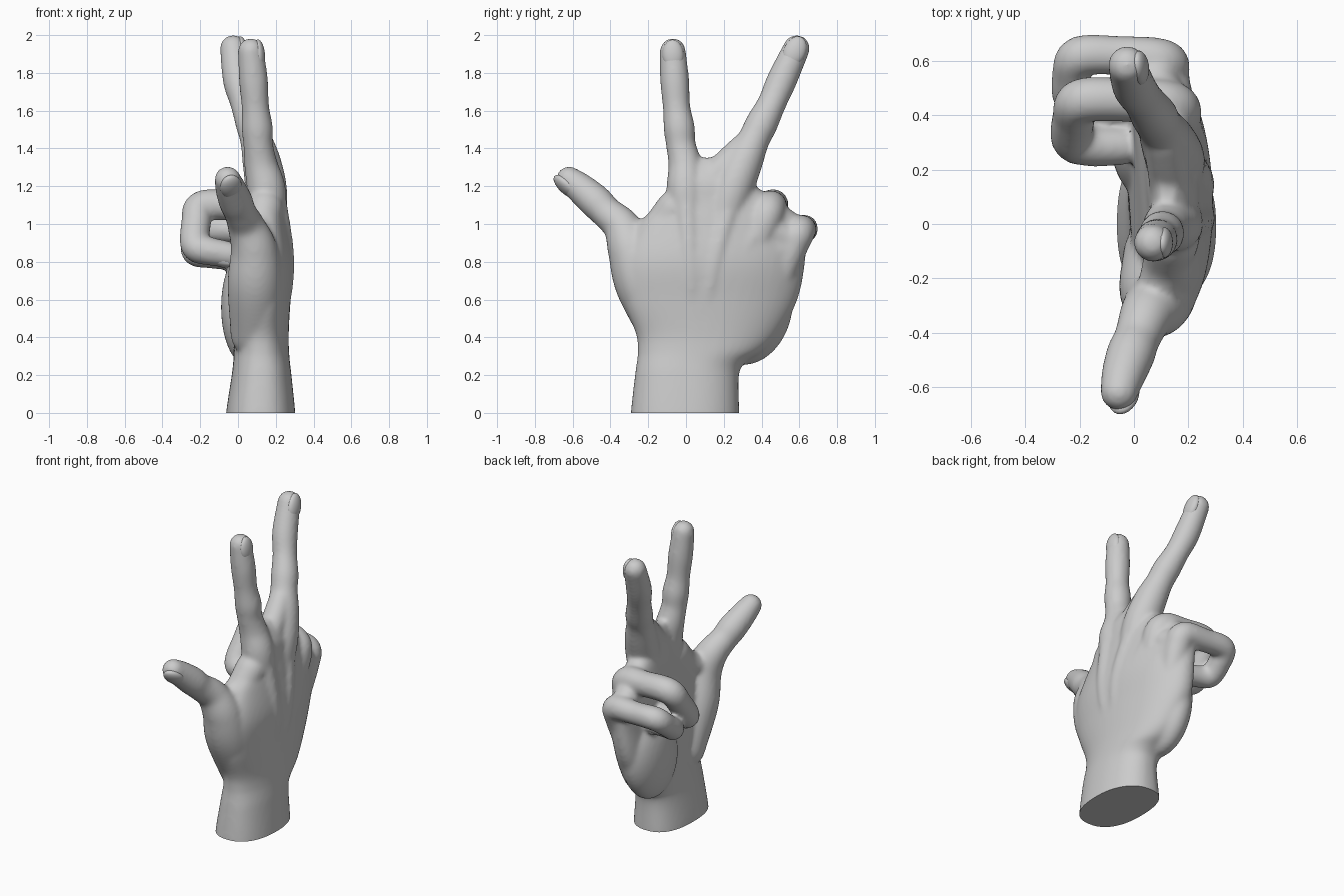
import bpy, bmesh
from math import pi, sin, cos
from mathutils import Vector, Matrix

if "Cube" in bpy.data.objects:
    bpy.data.objects.remove(bpy.data.objects["Cube"])


def skin(bm, rings):
    """Bridge closed rings of points and cap both ends."""
    vs = [[bm.verts.new(p) for p in r] for r in rings]
    n = len(vs[0])
    for a, b in zip(vs, vs[1:]):
        for i in range(n):
            j = (i + 1) % n
            bm.faces.new((a[i], a[j], b[j], b[i]))
    bm.faces.new(vs[0][::-1])
    bm.faces.new(vs[-1])


def spline(pts, steps):
    """Catmull-Rom through tuples of any length."""
    P = [Vector(p) for p in pts]
    P = [P[0] * 2 - P[1]] + P + [P[-1] * 2 - P[-2]]
    out = []
    for k in range(1, len(P) - 2):
        a, b, c, d = P[k - 1:k + 3]
        for s in range(steps):
            t = s / steps
            out.append(0.5 * (2 * b + (c - a) * t + (2 * a - 5 * b + 4 * c - d) * t ** 2
                              + (3 * b - a - 3 * c + d) * t ** 3))
    return out + [P[-2]]


def tube(bm, pts, n=28):
    """Round-ended limb through (x, y, z, radius) points."""
    s = spline(pts, 8)
    c = [(p.to_3d(), p[3]) for p in s]
    t0 = (c[1][0] - c[0][0]).normalized()
    t1 = (c[-1][0] - c[-2][0]).normalized()
    angs = [pi / 2 * k / 6 for k in range(1, 6)] + [1.52]
    path = [(c[0][0] - t0 * c[0][1] * sin(a), c[0][1] * cos(a), t0) for a in reversed(angs)]
    for i, (p, r) in enumerate(c):
        t = c[min(i + 1, len(c) - 1)][0] - c[max(i - 1, 0)][0]
        path.append((p, r, t.normalized()))
    path += [(c[-1][0] + t1 * c[-1][1] * sin(a), c[-1][1] * cos(a), t1) for a in angs]
    u = t0.orthogonal()
    rings = []
    for p, r, t in path:
        u = (u - t * u.dot(t)).normalized()
        v = t.cross(u)
        rings.append([p + (u * cos(2 * pi * i / n) + v * sin(2 * pi * i / n)) * r for i in range(n)])
    skin(bm, rings)


bm = bmesh.new()

# Wrist and palm: z, centre x, centre y, half thickness, half width
sections = [(-.1, .12, -.005, .185, .287), (0, .12, -.005, .183, .287), (.2, .125, .005, .158, .275),
            (.27, .125, .03, .15, .29), (.33, .125, .08, .146, .335), (.42, .125, .115, .145, .38),
            (.6, .133, .13, .147, .46), (.8, .15, .15, .143, .48), (1.0, .145, .195, .12, .435),
            (1.12, .145, .18, .1, .31), (1.22, .145, .135, .088, .2), (1.3, .135, .115, .06, .11),
            (1.35, .125, .11, .03, .04)]
rings = []
for z, cx, cy, rx, ry in spline(sections, 5):
    ring = []
    for i in range(48):
        a = 2 * pi * i / 48
        ca, sa = cos(a), sin(a)
        y = cy + ry * abs(sa) ** .85 * (1 if sa > 0 else -1)
        x = cx + rx * abs(ca) ** .85 * (1 if ca > 0 else -1)
        ring.append((x - .2 * max(y, 0) ** 2, y, z))
    rings.append(ring)
skin(bm, rings)

# Heel of the palm
m = (Matrix.Translation((.045, .33, .56)) @ Matrix.Rotation(-.2, 4, 'X')
     @ Matrix.Diagonal((.135, .235, .31, 1)))
bmesh.ops.create_uvsphere(bm, u_segments=32, v_segments=20, radius=1, matrix=m)

# Thumb with its base muscle
tube(bm, [(.09, -.11, .42, .13), (.09, -.23, .68, .145), (.085, -.29, .86, .125),
          (.045, -.34, .985, .1), (.012, -.42, 1.06, .086), (-.012, -.48, 1.12, .09),
          (-.04, -.56, 1.19, .081), (-.055, -.618, 1.235, .07)])
# Skin between thumb and index finger
tube(bm, [(.09, -.25, .93, .08), (.12, -.15, .98, .09), (.14, -.06, 1.08, .1)])
# Index finger
tube(bm, [(.155, .01, 1.0, .1), (.15, 0, 1.18, .103), (.122, -.005, 1.31, .089),
          (.107, -.027, 1.42, .079), (.102, -.036, 1.51, .083), (.092, -.05, 1.62, .073),
          (.082, -.06, 1.76, .077), (.068, -.07, 1.915, .069)])
# Middle finger
tube(bm, [(.16, .19, 1.0, .1), (.15, .245, 1.18, .11), (.125, .305, 1.33, .102),
          (.095, .36, 1.45, .085), (.073, .4, 1.53, .086), (.035, .455, 1.64, .076),
          (0, .507, 1.76, .08), (-.025, .585, 1.93, .071)])
# Web between index and middle fingers
tube(bm, [(.14, .1, 1.2, .08), (.13, .19, 1.29, .08), (.11, .3, 1.4, .075)])
# Curled ring finger
tube(bm, [(.15, .33, .75, .07), (.16, .41, 1.0, .09), (.12, .44, 1.08, .09), (0, .455, 1.095, .081),
          (-.19, .455, 1.095, .083), (-.222, .39, 1.0, .079), (-.225, .31, .885, .079),
          (-.16, .288, .858, .076), (-.05, .285, .838, .07)])
# Curled little finger
tube(bm, [(.11, .49, .7, .08), (.12, .56, .88, .085), (.1, .6, .96, .084), (-.05, .62, .97, .073),
          (-.2, .617, .97, .076), (-.23, .545, .91, .072), (-.225, .465, .85, .072),
          (-.16, .435, .835, .069), (-.04, .42, .82, .064)])
# Filled saddles between the knuckles
tube(bm, [(.13, .3, 1.0, .1), (.125, .42, .97, .1), (.11, .53, .92, .095)])
# Tendon ridges on the back of the hand
for a, b, c in [((.22, .04, .5), (.24, .02, .8), (.18, 0, 1.17)),
                ((.22, .1, .5), (.238, .15, .8), (.177, .25, 1.17)),
                ((.2, .15, .5), (.208, .29, .82), (.15, .43, 1.06)),
                ((.17, .2, .5), (.163, .43, .8), (.115, .58, .94))]:
    tube(bm, [a + (.045,), b + (.06,), c + (.07,)], 16)

bmesh.ops.recalc_face_normals(bm, faces=bm.faces)
me = bpy.data.meshes.new("hand")
bm.to_mesh(me)
bm.free()
hand = bpy.data.objects.new("hand", me)
bpy.context.collection.objects.link(hand)

# Fuse the parts into one skin, soften the joins
rm = hand.modifiers.new("fuse", 'REMESH')
rm.mode = 'VOXEL'
rm.voxel_size = .0125
sm = hand.modifiers.new("soften", 'SMOOTH')
sm.factor = .5
sm.iterations = 12
dg = bpy.context.evaluated_depsgraph_get()
fused = bpy.data.meshes.new_from_object(hand.evaluated_get(dg))
hand.modifiers.clear()
hand.data = fused

# Flat cut at the wrist
bm = bmesh.new()
bm.from_mesh(fused)
bmesh.ops.bisect_plane(bm, geom=bm.verts[:] + bm.edges[:] + bm.faces[:], dist=1e-5,
                       plane_co=(0, 0, 0), plane_no=(0, 0, -1), clear_outer=True)
rim = [e for e in bm.edges if e.is_boundary]
bmesh.ops.contextual_create(bm, geom=rim)
bmesh.ops.recalc_face_normals(bm, faces=bm.faces)
bm.to_mesh(fused)
bm.free()


def shade(ob):
    bpy.ops.object.select_all(action='DESELECT')
    ob.select_set(True)
    bpy.context.view_layer.objects.active = ob
    bpy.ops.object.shade_smooth_by_angle(angle=.8)


shade(hand)


def nail(name, centre, along, normal, r):
    """Shallow domed nail lying on a fingertip of radius r."""
    y = Vector(along).normalized()
    n = Vector(normal)
    z = (n - y * n.dot(y)).normalized()
    x = y.cross(z)
    rot = Matrix((x, y, z)).transposed().to_4x4()
    mat = (Matrix.Translation(Vector(centre) - y * r * .12 + z * r * .6) @ rot
           @ Matrix.Diagonal((r * .84, r * 1.22, r * .48, 1)))
    b = bmesh.new()
    bmesh.ops.create_uvsphere(b, u_segments=24, v_segments=16, radius=1, matrix=mat)
    d = bpy.data.meshes.new(name)
    b.to_mesh(d)
    b.free()
    o = bpy.data.objects.new(name, d)
    bpy.context.collection.objects.link(o)
    shade(o)


# Finger nails
nail("thumb_nail", (-.053, -.612, 1.23), (-.15, -.7, .6), (.35, -.65, -.65), .07)
nail("index_nail", (.07, -.069, 1.9), (-.08, -.06, 1), (1, 0, 0), .067)
nail("middle_nail", (-.022, .578, 1.915), (-.15, .45, 1), (1, 0, .1), .07)
nail("ring_nail", (-.06, .285, .839), (1, 0, -.2), (0, 0, -1), .067)
nail("little_nail", (-.05, .421, .821), (1, -.1, -.15), (0, 0, -1), .061)
